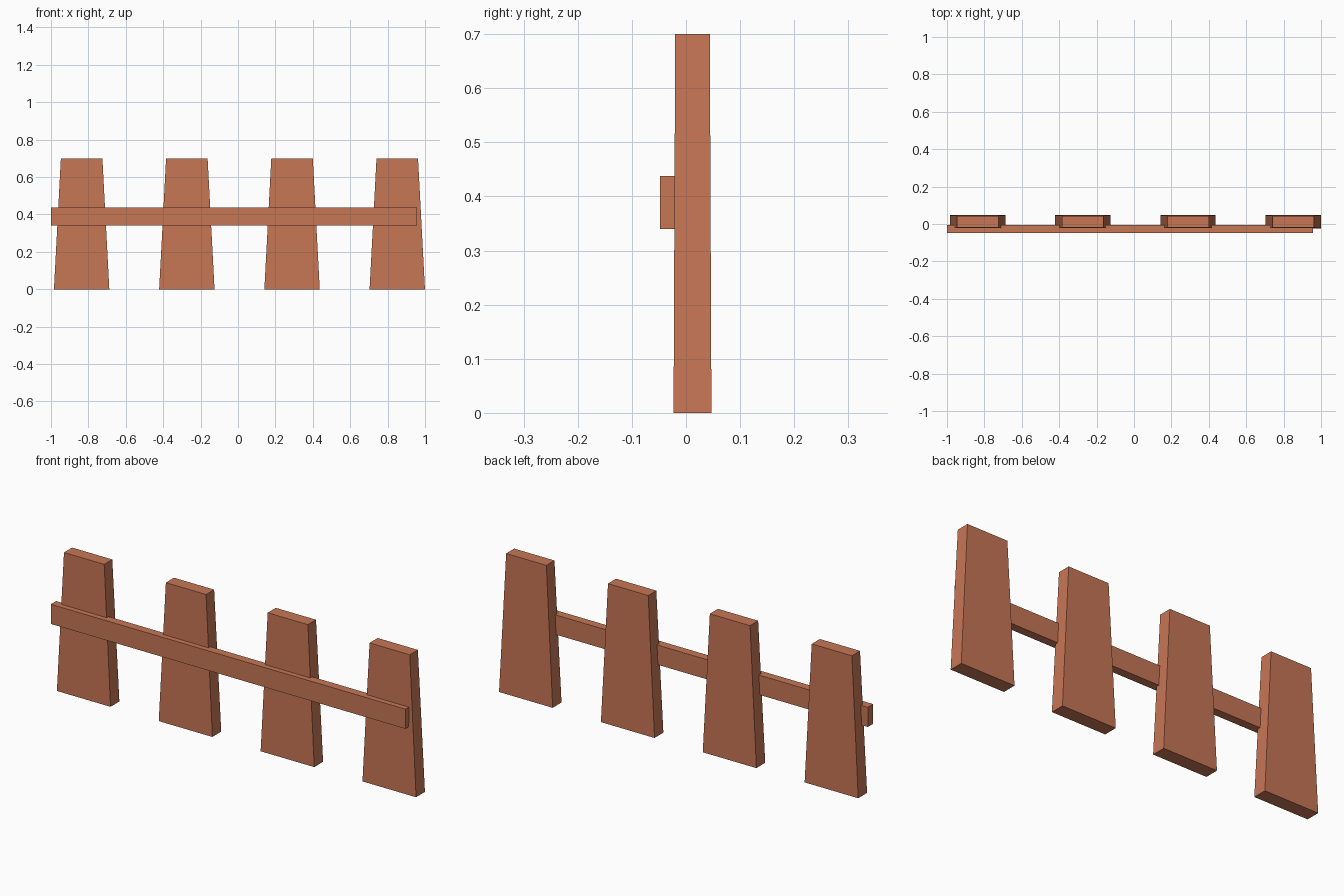
import bpy, bmesh

if "Cube" in bpy.data.objects:
    bpy.data.objects.remove(bpy.data.objects["Cube"])

wood = bpy.data.materials.new("terracotta wood")
wood.diffuse_color = (0.57, 0.18, 0.09, 1)
wood.use_nodes = True
wood.node_tree.nodes["Principled BSDF"].inputs["Base Color"].default_value = wood.diffuse_color


def block(name, bottom, top, z0, z1):
    """Box tapering from a bottom to a top rectangle (x0, x1, y0, y1)."""
    bm = bmesh.new()
    bmesh.ops.create_cube(bm, size=1)
    for v in bm.verts:
        x0, x1, y0, y1 = top if v.co.z > 0 else bottom
        v.co = (x1 if v.co.x > 0 else x0,
                y1 if v.co.y > 0 else y0,
                z1 if v.co.z > 0 else z0)
    mesh = bpy.data.meshes.new(name)
    bm.to_mesh(mesh)
    bm.free()
    mesh.materials.append(wood)
    obj = bpy.data.objects.new(name, mesh)
    bpy.context.collection.objects.link(obj)
    return obj


# Four tapered fence boards
for i in range(4):
    cx = -0.836 + i * 0.5625
    block(f"fence_board_{i + 1}",
          (cx - 0.148, cx + 0.148, -0.023, 0.047),
          (cx - 0.111, cx + 0.111, -0.020, 0.044), 0, 0.70)

# Horizontal rail set partly into the front of the boards
rail = (-1.0, 0.958, -0.048, -0.006)
block("rail", rail, rail, 0.34, 0.438)
